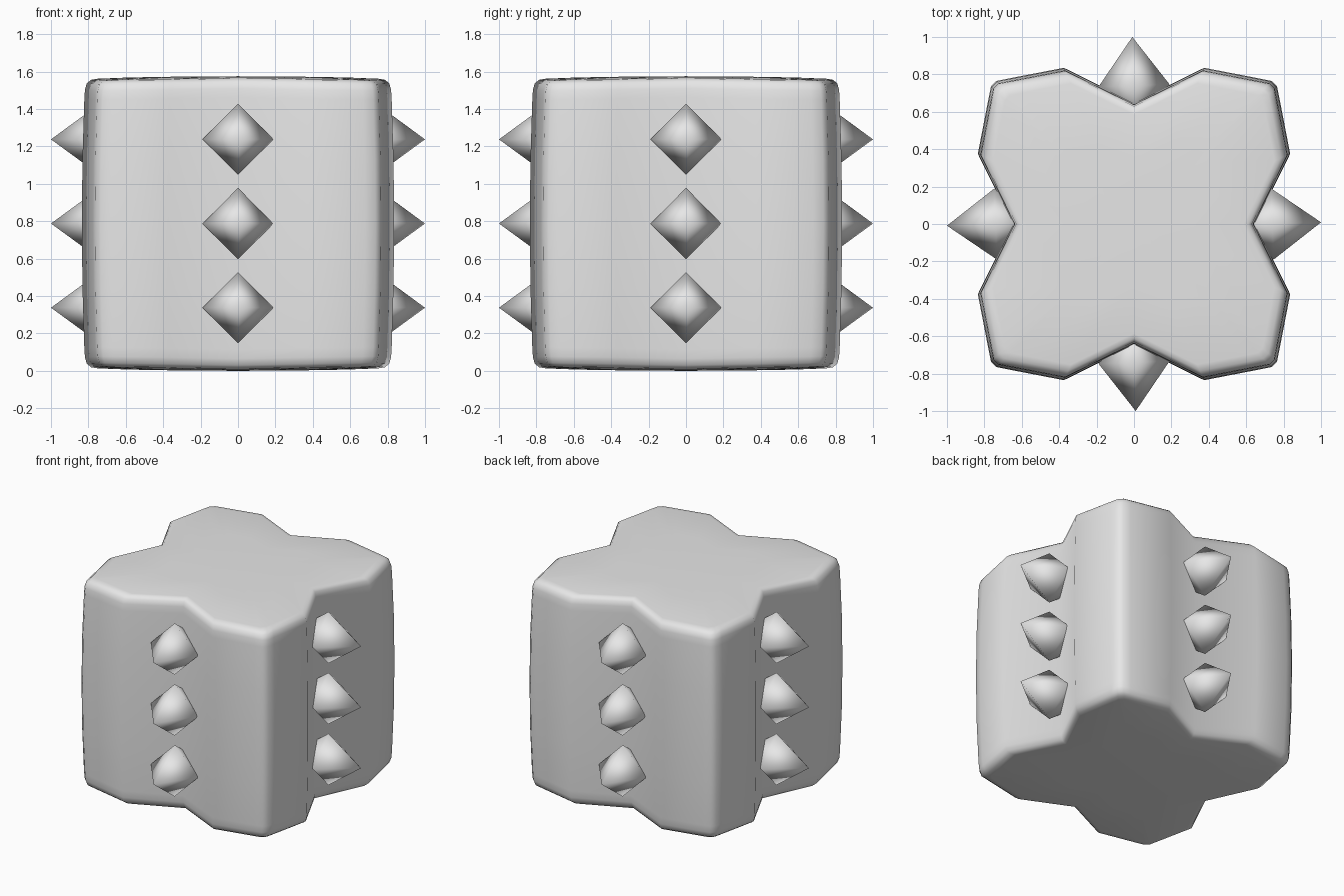
import bpy, bmesh
from math import pi, radians
from mathutils import Matrix, Vector

cube = bpy.data.objects.get("Cube")
if cube:
    bpy.data.objects.remove(cube, do_unlink=True)

MID = 0.7875      # half the body height


def material(name, value):
    mat = bpy.data.materials.new(name)
    mat.use_nodes = True
    colour = (value, value, value, 1)
    mat.diffuse_color = colour
    mat.node_tree.nodes["Principled BSDF"].inputs["Base Color"].default_value = colour
    return mat


grey = material("light grey", 0.8)


def finish(name, bm):
    bmesh.ops.recalc_face_normals(bm, faces=bm.faces[:])
    for face in bm.faces:
        face.smooth = True
    mesh = bpy.data.meshes.new(name)
    bm.to_mesh(mesh)
    bm.free()
    mesh.materials.append(grey)
    obj = bpy.data.objects.new(name, mesh)
    bpy.context.collection.objects.link(obj)
    return obj


# Body outline: one quarter from notch to notch, with a rounded corner
quarter = [(0.65, 0), (0.835, 0.375), (0.776, 0.68), (0.765, 0.735),
           (0.735, 0.765), (0.68, 0.776), (0.375, 0.835)]
outline = [Matrix.Rotation(k * pi / 2, 3, 'Z') @ Vector((x, y, 0))
           for k in range(4) for x, y in quarter]

# Rings of the upper half (outline scale, height above the middle), then mirrored
upper = [(1, 0), (0.996, 0.35), (0.984, 0.68), (0.98, 0.73), (0.968, 0.765),
         (0.94, 0.783), (0.9, MID), (0.5, MID)]
rings = [(s, -h) for s, h in reversed(upper[1:])] + upper

bm = bmesh.new()
loops = []
for scale, height in rings:
    loop = []
    for point in outline:
        p = point * scale
        p.z = MID + height * (1 - 0.025 * p.length_squared)   # gentle dome
        loop.append(bm.verts.new(p))
    loops.append(loop)

count = len(outline)
for low, high in zip(loops, loops[1:]):
    for i in range(count):
        j = (i + 1) % count
        bm.faces.new((low[i], low[j], high[j], high[i]))
for loop, z in ((loops[0], 0), (loops[-1], 2 * MID)):
    pole = bm.verts.new((0, 0, z))
    for i in range(count):
        bm.faces.new((loop[i], loop[(i + 1) % count], pole))
finish("body", bm)

# Spikes: long octahedra set in the notch of each side, three to a side
for k, side in enumerate(("left", "back", "right", "front")):
    for row, level in zip(("lower", "middle", "upper"), (-0.45, 0, 0.45)):
        bm = bmesh.new()
        bmesh.ops.create_uvsphere(bm, u_segments=4, v_segments=2, radius=1)
        placing = (Matrix.Translation((0, 0, MID + level))
                   @ Matrix.Rotation(k * pi / 2, 4, 'Z')
                   @ Matrix.Translation((0.74, 0, 0))
                   @ Matrix.Rotation(radians(2), 4, 'Z')
                   @ Matrix.Rotation(pi / 2, 4, 'Y')
                   @ Matrix.Diagonal((0.19, 0.19, 0.26, 1)))
        bmesh.ops.transform(bm, matrix=placing, verts=bm.verts[:])
        finish(f"{side}_{row}_spike", bm)
